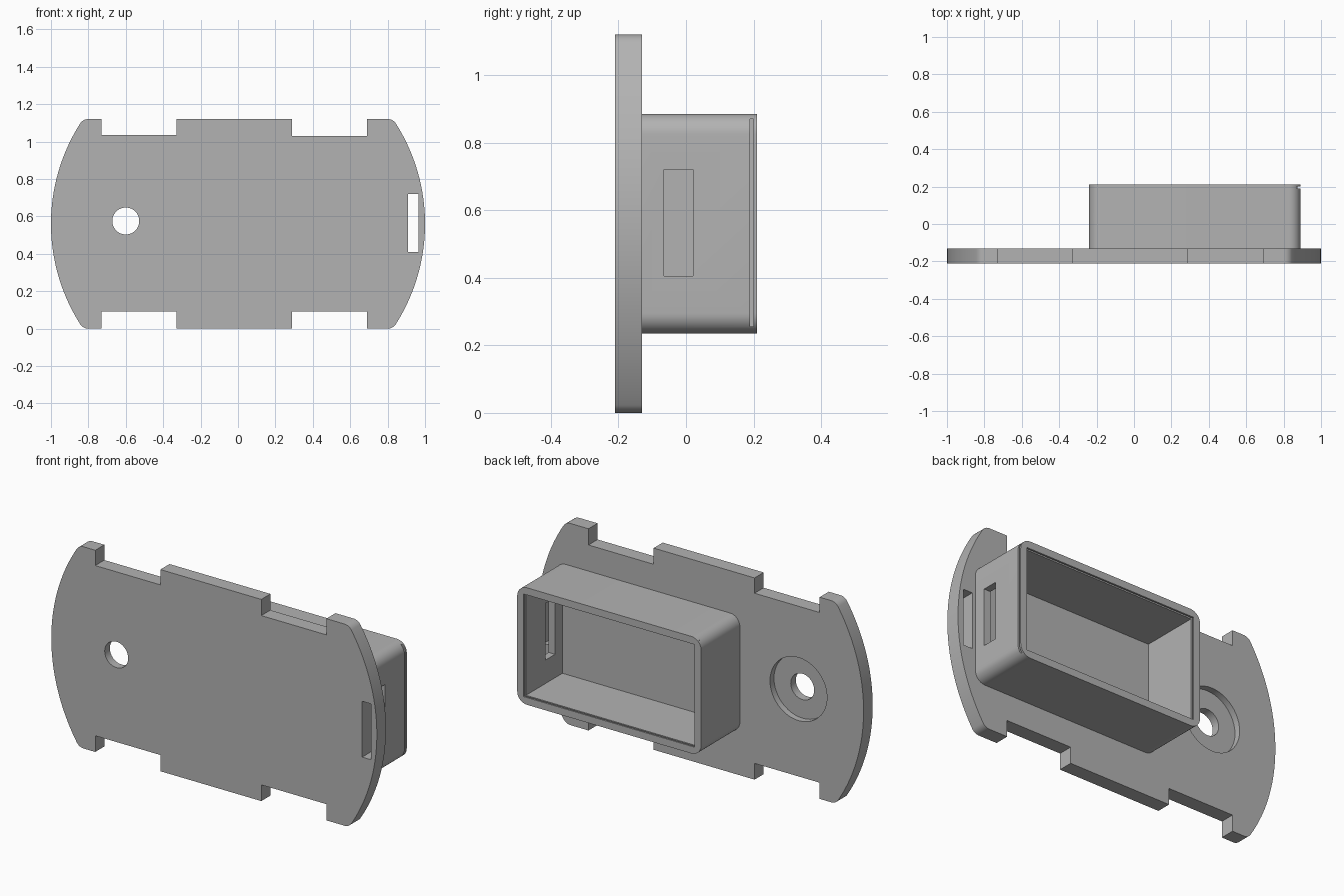
import bpy
import bmesh
import math

cube = bpy.data.objects.get("Cube")
if cube:
    bpy.data.objects.remove(cube, do_unlink=True)

grey = bpy.data.materials.new("plain grey")
grey.use_nodes = True
colour = (0.45, 0.45, 0.45, 1)
grey.diffuse_color = colour
grey.node_tree.nodes["Principled BSDF"].inputs["Base Color"].default_value = colour

MID_Z = 0.56
FRONT, SEAM, BACK = -0.21, -0.13, 0.21


def prism(name, outline, y0, y1):
    """Extrude an (x, z) outline from y0 to y1."""
    bm = bmesh.new()
    face = bm.faces.new([bm.verts.new((x, y0, z)) for x, z in outline])
    result = bmesh.ops.extrude_face_region(bm, geom=[face])
    verts = [v for v in result["geom"] if isinstance(v, bmesh.types.BMVert)]
    bmesh.ops.translate(bm, verts=verts, vec=(0, y1 - y0, 0))
    bmesh.ops.recalc_face_normals(bm, faces=bm.faces)
    mesh = bpy.data.meshes.new(name)
    bm.to_mesh(mesh)
    bm.free()
    mesh.materials.append(grey)
    obj = bpy.data.objects.new(name, mesh)
    bpy.context.collection.objects.link(obj)
    return obj


def arc(cx, cz, radius, start, end, steps):
    angles = [start + (end - start) * i / steps for i in range(steps + 1)]
    return [(cx + radius * math.cos(a), cz + radius * math.sin(a)) for a in angles]


def circle(cx, cz, radius, steps=48):
    return arc(cx, cz, radius, 0, math.tau, steps)[:-1]


def rect(x0, x1, z0, z1):
    return [(x0, z0), (x1, z0), (x1, z1), (x0, z1)]


def rounded_rect(x0, x1, z0, z1, r):
    corners = [(x1 - r, z1 - r), (x0 + r, z1 - r), (x0 + r, z0 + r), (x1 - r, z0 + r)]
    points = []
    for i, (cx, cz) in enumerate(corners):
        points += arc(cx, cz, r, i * math.pi / 2, (i + 1) * math.pi / 2, 10)
    return points


def activate(obj):
    bpy.ops.object.select_all(action="DESELECT")
    obj.select_set(True)
    bpy.context.view_layer.objects.active = obj


def cut(obj, cutter):
    cutter.hide_render = True
    mod = obj.modifiers.new("cut", "BOOLEAN")
    mod.operation = "DIFFERENCE"
    mod.solver = "EXACT"
    mod.object = cutter
    activate(obj)
    bpy.ops.object.modifier_apply(modifier=mod.name)
    bpy.data.objects.remove(cutter, do_unlink=True)


def notched_edge(z_edge, z_left, z_right):
    """Points from left to right along a long edge with two notches."""
    return [(-0.73, z_edge), (-0.73, z_left), (-0.33, z_left), (-0.33, z_edge),
            (0.29, z_edge), (0.29, z_right), (0.69, z_right), (0.69, z_edge)]


# Mounting plate: round ends, small corner fillets, notched long edges
fillet = 0.05
corner_z = MID_Z - fillet
corner_x = math.sqrt((1 - fillet) ** 2 - corner_z ** 2)
tangent = math.atan2(corner_z, corner_x)


def round_end(turn):
    """One end of the plate, anticlockwise; turn is 0 or pi."""
    side = math.cos(turn)
    low = arc(side * corner_x, MID_Z - side * corner_z, fillet,
              turn - math.pi / 2, turn - tangent, 8)
    bow = arc(0, MID_Z, 1, turn - tangent, turn + tangent, 40)
    high = arc(side * corner_x, MID_Z + side * corner_z, fillet,
               turn + tangent, turn + math.pi / 2, 8)
    return low[:-1] + bow + high[1:]


outline = notched_edge(0, 0.09, 0.09) + round_end(0)
outline += notched_edge(2 * MID_Z, 1.035, 1.03)[::-1] + round_end(math.pi)
plate = prism("mounting_plate", outline, FRONT, SEAM)

# Screw hole with counterbore, and strap slot
cut(plate, prism("screw_hole", circle(-0.6, 0.575, 0.072), -0.3, 0))
cut(plate, prism("counterbore", circle(-0.6, 0.575, 0.175), SEAM - 0.035, 0))
cut(plate, prism("strap_slot", rect(0.91, 0.965, 0.41, 0.72), -0.3, 0))

# Open box on the back, its foot sunk slightly into the plate
box = prism("box_walls", rounded_rect(-0.24, 0.89, 0.235, 0.885, 0.06), SEAM - 0.02, BACK)
cut(box, prism("cavity", rect(-0.2, 0.85, 0.275, 0.845), -0.3, 0.3))

# Side slot and the groove for a sliding lid, open at the left end
cut(box, prism("side_slot", rect(0.8, 0.95, 0.405, 0.72), -0.065, 0.02))
cut(box, prism("lid_groove", rect(-0.22, 0.95, 0.255, 0.87), 0.19, 0.2))

for obj in (plate, box):
    activate(obj)
    bpy.ops.object.shade_smooth_by_angle(angle=math.radians(30))
